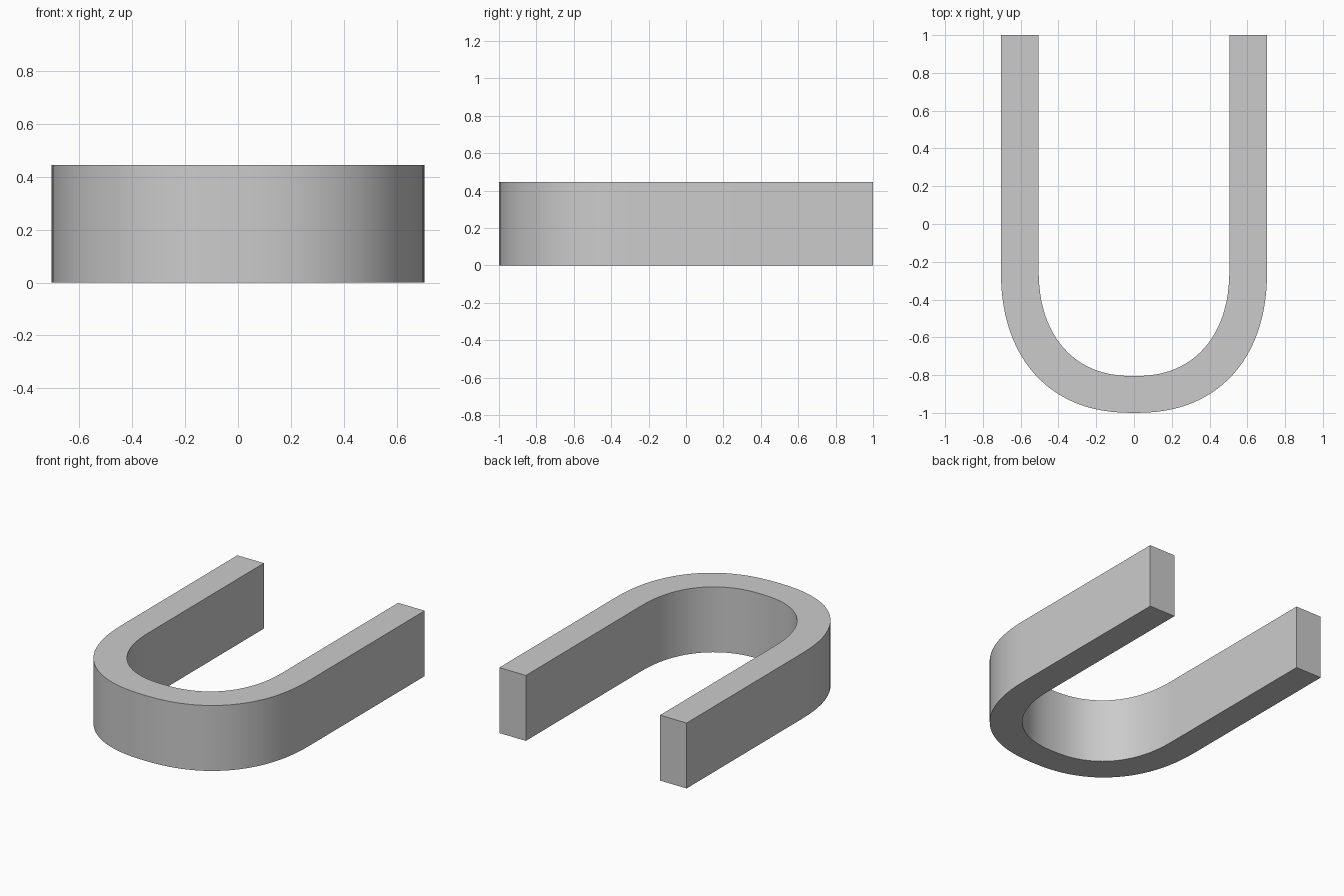
import bpy, bmesh, math

if "Cube" in bpy.data.objects:
    bpy.data.objects.remove(bpy.data.objects["Cube"])

HEIGHT = 0.445
BEND_Y = -0.23      # where the straight arms meet the bend
STEPS = 48


def bend(half_width, bottom, power=2.3):
    """Slightly squared half-oval from the left arm round to the right arm."""
    pts = []
    for i in range(STEPS + 1):
        a = math.pi * i / STEPS
        c, s = -math.cos(a), max(math.sin(a), 0.0)
        x = half_width * math.copysign(abs(c) ** (2 / power), c)
        pts.append((x, BEND_Y - (BEND_Y - bottom) * s ** (2 / power)))
    return pts


def with_arms(half_width, bottom):
    return [(-half_width, 1.0)] + bend(half_width, bottom) + [(half_width, 1.0)]


# U-shaped bar: matching outer and inner outlines, bridged and extruded upward
outer = with_arms(0.705, -1.0)
inner = with_arms(0.505, -0.805)

bm = bmesh.new()
rows = [[bm.verts.new((x, y, 0)) for x, y in line] for line in (outer, inner)]
faces = []
for i in range(len(outer) - 1):
    faces.append(bm.faces.new((rows[0][i], rows[0][i + 1], rows[1][i + 1], rows[1][i])))
top = bmesh.ops.extrude_face_region(bm, geom=faces)["geom"]
bmesh.ops.translate(bm, vec=(0, 0, HEIGHT),
                    verts=[g for g in top if isinstance(g, bmesh.types.BMVert)])
bmesh.ops.recalc_face_normals(bm, faces=bm.faces)

mesh = bpy.data.meshes.new("u_shaped_bar")
bm.to_mesh(mesh)
bm.free()
bar = bpy.data.objects.new("u_shaped_bar", mesh)
bpy.context.collection.objects.link(bar)

# Smooth bend with crisp edges
bpy.context.view_layer.objects.active = bar
bar.select_set(True)
bpy.ops.object.shade_smooth_by_angle(angle=math.radians(30))
